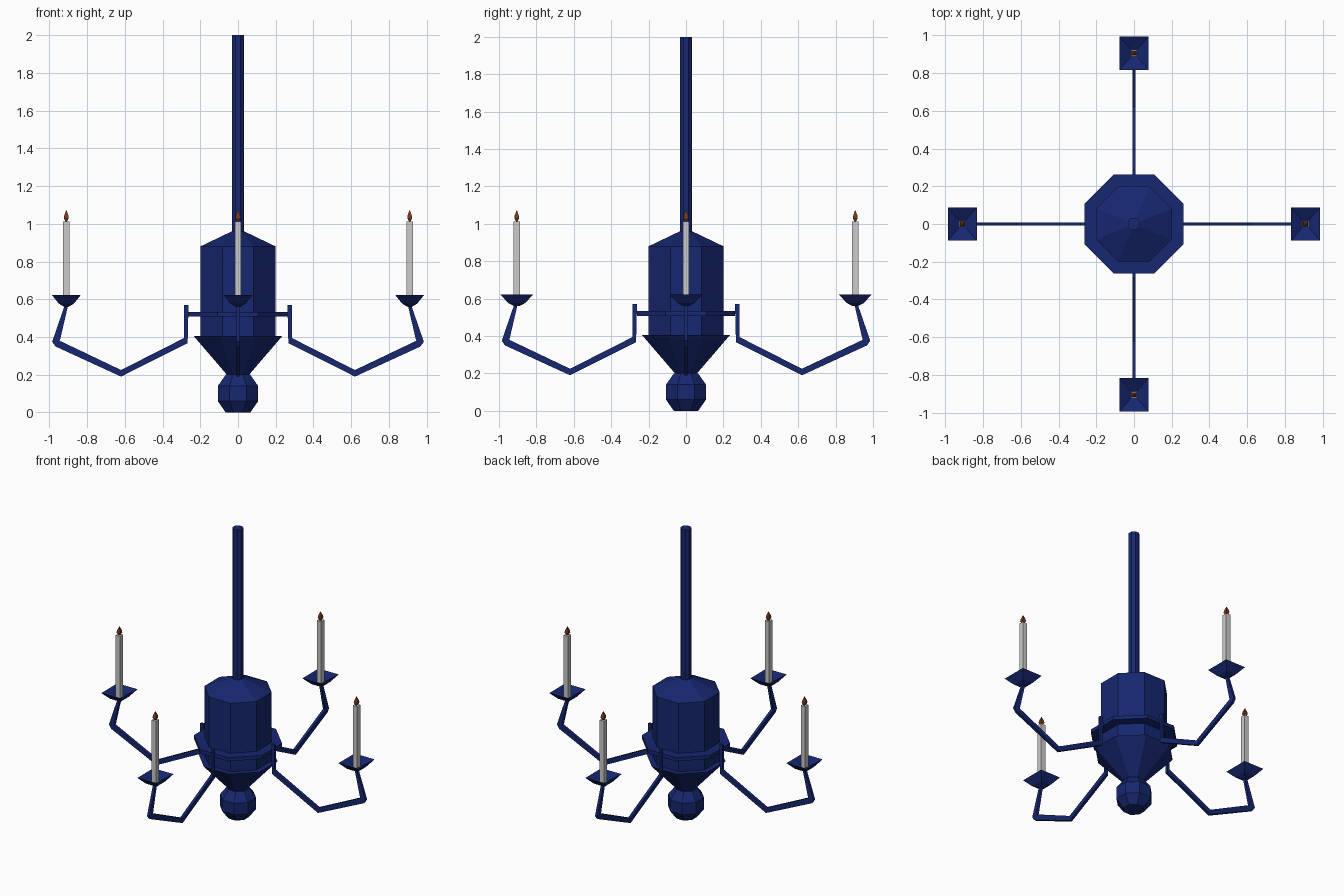
import bpy, math
from math import pi, cos, sin

if "Cube" in bpy.data.objects:
    bpy.data.objects.remove(bpy.data.objects["Cube"])


def material(name, rgb):
    m = bpy.data.materials.new(name)
    m.diffuse_color = (*rgb, 1)
    m.use_nodes = True
    m.node_tree.nodes["Principled BSDF"].inputs["Base Color"].default_value = m.diffuse_color
    return m


BLUE = material("dark_blue", (0.008, 0.02, 0.16))
FLAME = material("flame_orange", (0.2, 0.045, 0.012))


def make(name, verts, faces, mat=None):
    me = bpy.data.meshes.new(name)
    me.from_pydata(verts, [], faces)
    me.update()
    ob = bpy.data.objects.new(name, me)
    bpy.context.collection.objects.link(ob)
    if mat:
        me.materials.append(mat)
    return ob


def lathe(name, profile, mat=None, n=8, center=(0, 0), stretch=(1, 1), closed=False):
    """Stack of n-sided rings; profile is (apothem, z) from bottom to top."""
    k = 1 / cos(pi / n)
    verts = [(center[0] + r * k * cos(2 * pi * (i + 0.5) / n) * stretch[0],
              center[1] + r * k * sin(2 * pi * (i + 0.5) / n) * stretch[1], z)
             for r, z in profile for i in range(n)]
    rows = len(profile)
    faces = []
    for j in range(rows if closed else rows - 1):
        a, b = j * n, (j + 1) % rows * n
        faces += [(a + i, a + (i + 1) % n, b + (i + 1) % n, b + i) for i in range(n)]
    if not closed:
        faces += [tuple(reversed(range(n))), tuple(range((rows - 1) * n, rows * n))]
    return make(name, verts, faces, mat)


# Central column
lathe("hanging_rod", [(0.033, 0.93), (0.033, 2.0)], BLUE)
lathe("body", [(0.2, 0.38), (0.2, 0.88), (0.033, 0.96)], BLUE)
lathe("lower_cone", [(0.05, 0.19), (0.235, 0.405)], BLUE)
lathe("bottom_knob", [(0.065, 0), (0.107, 0.06), (0.107, 0.14), (0.065, 0.2)], BLUE)
lathe("support_ring", [(0.19, 0.508), (0.262, 0.508), (0.262, 0.533), (0.19, 0.533)],
      BLUE, closed=True)

# Arm outline in the radial plane (distance, height), upper edge then lower edge
ARM_UPPER = [(0.285, 0.57), (0.285, 0.395), (0.62, 0.225), (0.945, 0.38), (0.90, 0.57)]
ARM_LOWER = [(0.262, 0.57), (0.267, 0.367), (0.62, 0.19), (0.968, 0.35), (0.918, 0.57)]
ARM_LOWER.insert(4, (0.985, 0.375))
ARM_UPPER.insert(4, (0.942, 0.39))


def arm(name, angle, half=0.009):
    c, s = cos(angle), sin(angle)
    verts = []
    for (a, za), (b, zb) in zip(ARM_UPPER, ARM_LOWER):
        for r, z, t in ((a, za, -half), (a, za, half), (b, zb, half), (b, zb, -half)):
            verts.append((r * c - t * s, r * s + t * c, z))
    faces = [(3, 2, 1, 0)]
    for j in range(len(ARM_UPPER) - 1):
        p = 4 * j
        faces += [(p + i, p + (i + 1) % 4, p + 4 + (i + 1) % 4, p + 4 + i) for i in range(4)]
    p = len(verts) - 4
    faces.append((p, p + 1, p + 2, p + 3))
    return make(name, verts, faces, BLUE)


# Four arms, each with drip dish, candle and flame
for i, side in enumerate(("right", "back", "left", "front")):
    ang = i * pi / 2
    pos = (0.91 * cos(ang), 0.905 * sin(ang))
    arm(side + "_arm", ang)
    lathe(side + "_drip_dish",
          [(0.012, 0.56), (0.04, 0.577), (0.077, 0.623), (0.017, 0.585)],
          BLUE, 4, pos, (1, 1.15))
    lathe(side + "_candle", [(0.017, 0.58), (0.017, 1.013)], None, 4, pos)
    lathe(side + "_flame",
          [(0.004, 1.012), (0.013, 1.03), (0.011, 1.045), (0.001, 1.072)],
          FLAME, 4, pos)

# Consistent outward normals
import bmesh
for ob in bpy.data.objects:
    bm = bmesh.new()
    bm.from_mesh(ob.data)
    bmesh.ops.recalc_face_normals(bm, faces=bm.faces)
    bm.to_mesh(ob.data)
    bm.free()
